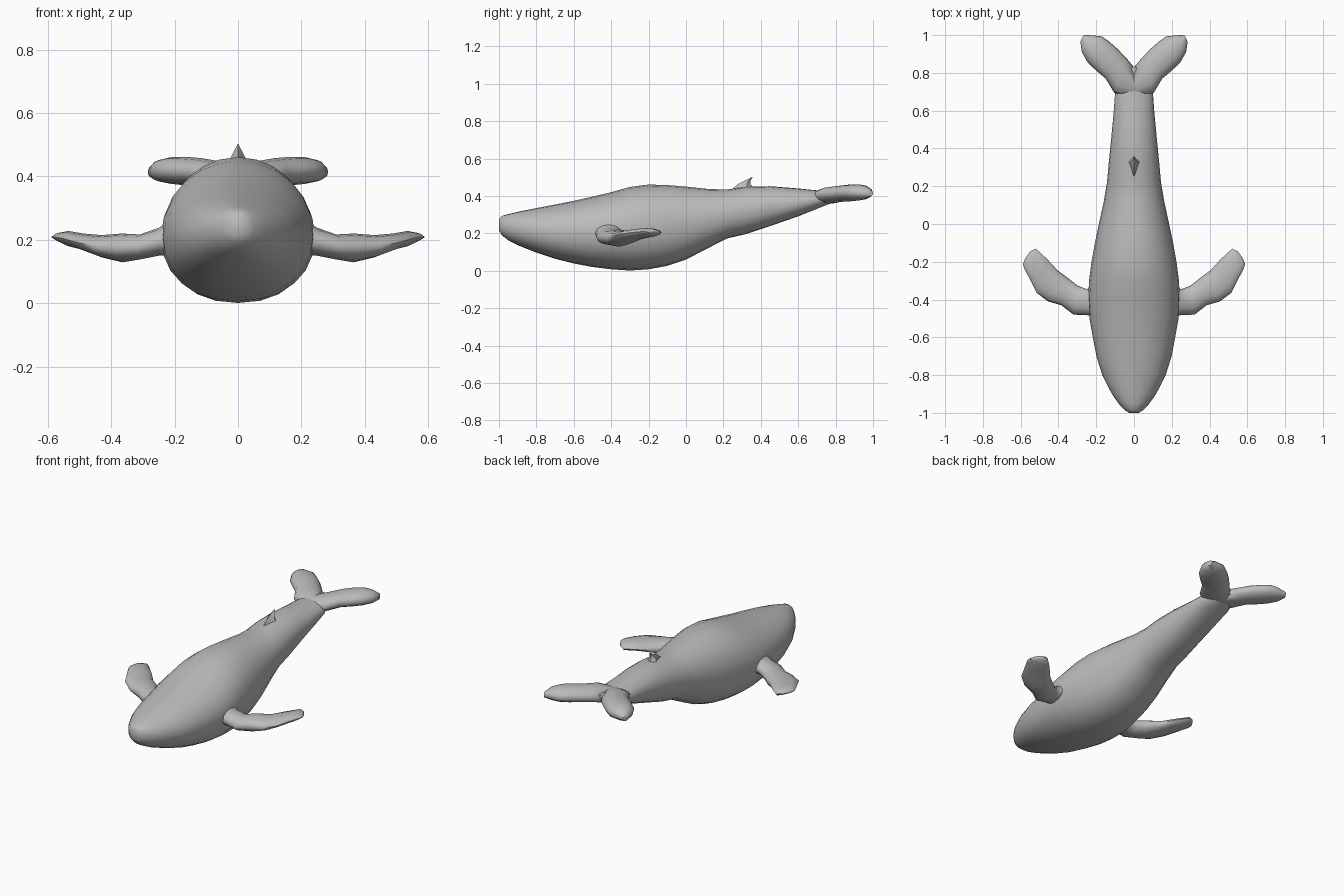
import bpy, bmesh, math
from mathutils import Vector

skin = bpy.data.materials.new("whale_grey")
skin.diffuse_color = (0.5, 0.5, 0.5, 1)


def loft(name, rings, angle=60):
    """Skin a list of equal-length closed rings and cap both ends."""
    bm = bmesh.new()
    loops = [[bm.verts.new(p) for p in ring] for ring in rings]
    n = len(loops[0])
    for a, b in zip(loops, loops[1:]):
        for i in range(n):
            j = (i + 1) % n
            bm.faces.new((a[i], a[j], b[j], b[i]))
    bm.faces.new(loops[0])
    bm.faces.new(loops[-1])
    bmesh.ops.recalc_face_normals(bm, faces=bm.faces)
    mesh = bpy.data.meshes.new(name)
    bm.to_mesh(mesh)
    bm.free()
    mesh.materials.append(skin)
    ob = bpy.data.objects.new(name, mesh)
    bpy.context.collection.objects.link(ob)
    bpy.ops.object.select_all(action='DESELECT')
    ob.select_set(True)
    bpy.context.view_layer.objects.active = ob
    bpy.ops.object.shade_smooth_by_angle(angle=math.radians(angle))
    return ob


def body_ring(y, half_width, bottom, top, n=24):
    mid, h = (top + bottom) / 2, (top - bottom) / 2
    ring = []
    for i in range(n):
        a = 2 * math.pi * i / n
        c, s = math.cos(a), math.sin(a)
        # the belly is a little fuller than the back
        e = 0.9 if s < 0 else 1.0
        ring.append((half_width * math.copysign(abs(c) ** e, c), y,
                     mid + h * math.copysign(abs(s) ** e, s)))
    return ring


def blade_ring(front, back, bottom, top, side, n=12):
    """Oval section between a leading and a trailing point (x, y)."""
    f, b = Vector(front), Vector(back)
    mid, half = (f + b) / 2, (f - b) / 2
    zm, h = (top + bottom) / 2, (top - bottom) / 2
    ring = []
    for i in range(n):
        a = 2 * math.pi * i / n
        p = mid + half * math.cos(a)
        ring.append((side * p.x, p.y, zm + h * math.sin(a)))
    return ring


# Body: y, half width, bottom, top
body = [
    (-1.0, 0.025, 0.215, 0.275), (-0.985, 0.05, 0.19, 0.293),
    (-0.95, 0.082, 0.163, 0.303), (-0.9, 0.117, 0.137, 0.315),
    (-0.8, 0.168, 0.097, 0.335), (-0.7, 0.199, 0.064, 0.354),
    (-0.6, 0.218, 0.039, 0.374), (-0.5, 0.236, 0.02, 0.396),
    (-0.4, 0.243, 0.008, 0.42), (-0.3, 0.238, 0.001, 0.448),
    (-0.2, 0.225, 0.008, 0.461), (-0.1, 0.207, 0.026, 0.458),
    (0.0, 0.186, 0.06, 0.45), (0.12, 0.16, 0.122, 0.437),
    (0.22, 0.143, 0.173, 0.434), (0.32, 0.134, 0.196, 0.45),
    (0.45, 0.121, 0.239, 0.452), (0.6, 0.107, 0.291, 0.44),
    (0.7, 0.1, 0.331, 0.43), (0.78, 0.07, 0.363, 0.43),
    (0.83, 0.02, 0.385, 0.425),
]
loft("body", [body_ring(*s) for s in body])

# Blades: leading point, trailing point, bottom, top
flipper = [
    ((0.17, -0.5), (0.17, -0.3), 0.15, 0.29),
    ((0.25, -0.482), (0.25, -0.345), 0.15, 0.238),
    ((0.32, -0.48), (0.30, -0.325), 0.138, 0.217),
    ((0.385, -0.43), (0.345, -0.29), 0.129, 0.22),
    ((0.455, -0.41), (0.405, -0.245), 0.145, 0.215),
    ((0.515, -0.365), (0.46, -0.185), 0.168, 0.22),
    ((0.55, -0.295), (0.52, -0.13), 0.18, 0.228),
    ((0.582, -0.235), (0.55, -0.145), 0.197, 0.222),
    ((0.588, -0.21), (0.575, -0.18), 0.205, 0.213),
]
fluke = [
    ((0.0, 0.66), (0.0, 0.83), 0.355, 0.435),
    ((0.105, 0.695), (0.035, 0.872), 0.362, 0.45),
    ((0.15, 0.77), (0.085, 0.925), 0.37, 0.458),
    ((0.2, 0.812), (0.13, 0.965), 0.372, 0.462),
    ((0.245, 0.855), (0.17, 0.993), 0.376, 0.462),
    ((0.276, 0.91), (0.22, 0.999), 0.384, 0.452),
    ((0.284, 0.965), (0.268, 1.0), 0.398, 0.43),
]
for label, side in (("left", 1), ("right", -1)):
    loft(label + "_flipper", [blade_ring(*s, side) for s in flipper])
    loft(label + "_fluke", [blade_ring(*s, side) for s in fluke])


# Dorsal fin: swept back to a point; z, front y, back y, half width
def fin_ring(z, y0, y1, w):
    ym = y0 + (y1 - y0) * 0.7
    return [(0, y0, z), (w, ym, z), (0, y1, z), (-w, ym, z)]


loft("dorsal_fin", [fin_ring(0.43, 0.24, 0.38, 0.035),
                    fin_ring(0.462, 0.275, 0.345, 0.022),
                    fin_ring(0.485, 0.32, 0.346, 0.01),
                    fin_ring(0.502, 0.354, 0.358, 0.001)], 40)
